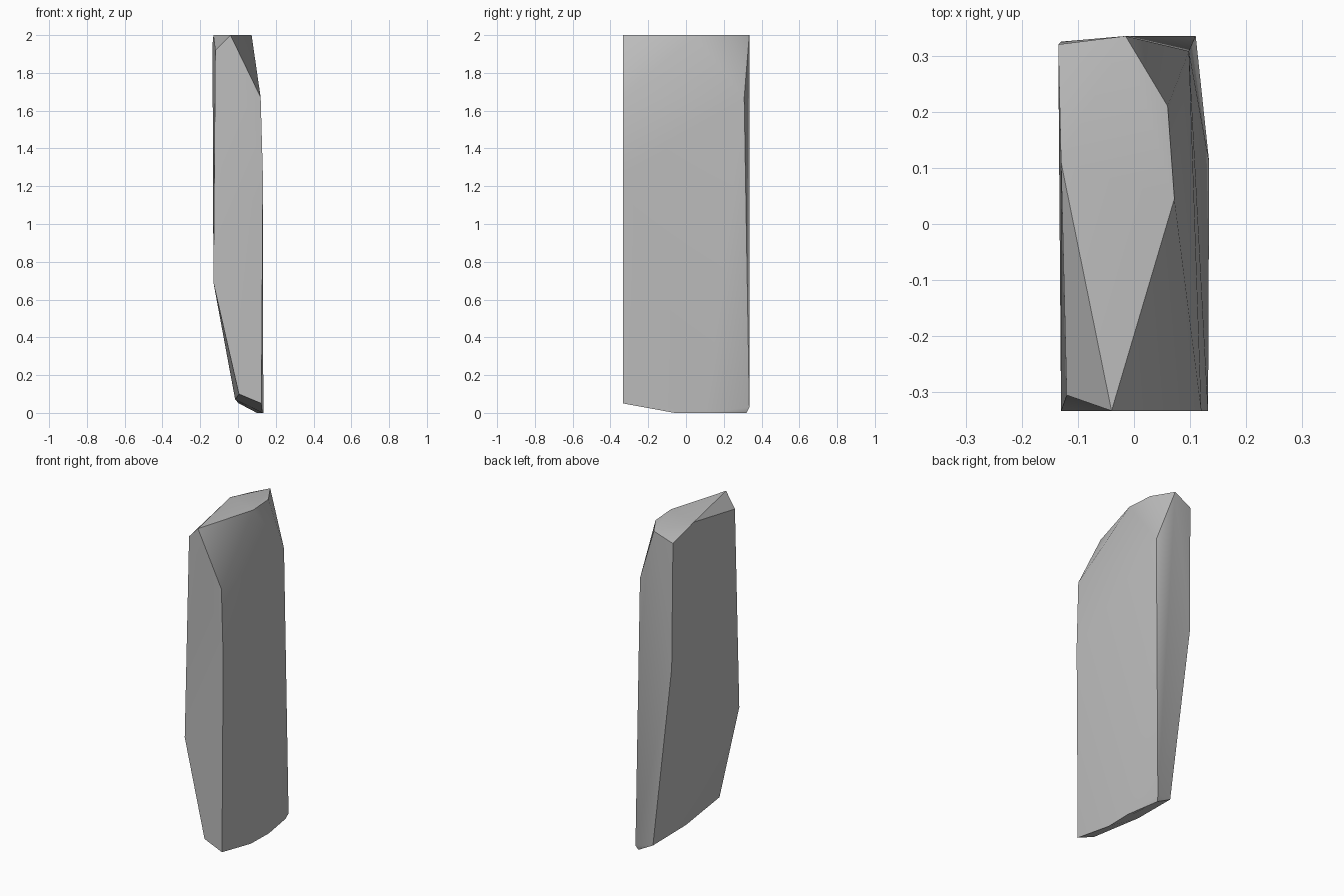
import bpy
import bmesh
import math

default_cube = bpy.data.objects.get("Cube")
if default_cube:
    bpy.data.objects.remove(default_cube, do_unlink=True)


def flat_material(name, colour):
    material = bpy.data.materials.new(name)
    material.use_nodes = True
    material.diffuse_color = colour
    shader = material.node_tree.nodes["Principled BSDF"]
    shader.inputs["Base Color"].default_value = colour
    shader.inputs["Roughness"].default_value = 0.9
    return material


def faceted_stone(name, corners, material):
    """Wrap a set of corner points in one closed, convex stone."""
    mesh = bpy.data.meshes.new(name)
    bm = bmesh.new()
    for corner in corners:
        bm.verts.new(corner)
    hull = bmesh.ops.convex_hull(bm, input=bm.verts)
    unused = [v for v in hull["geom_interior"] if isinstance(v, bmesh.types.BMVert)]
    bmesh.ops.delete(bm, geom=unused, context="VERTS")
    bmesh.ops.recalc_face_normals(bm, faces=bm.faces)
    bm.to_mesh(mesh)
    bm.free()
    mesh.materials.append(material)
    stone = bpy.data.objects.new(name, mesh)
    bpy.context.collection.objects.link(stone)
    return stone


FRONT, TOP = -0.333, 2.0

# Flat front side, outlined as x and z
front_outline = [(-0.13, 0.69), (-0.04, TOP), (0.12, 1.67),
                 (0.132, 1.25), (0.124, 0.05), (0.005, 0.10)]

# Flat crown, outlined as x and y
crown_outline = [(-0.13, 0.11), (-0.015, 0.335), (0.06, 0.21), (0.072, 0.045)]

# Flat part of the foot, outlined as x and y
foot_outline = [(0.13, -0.06), (0.134, 0.11), (0.10, 0.32)]

# Chipped corners along the back, the upper front edge and the slanted underside
chips = [(-0.12, -0.305, 1.92),
         (-0.135, 0.32, 1.95), (-0.13, 0.325, 1.18),
         (0.098, 0.308, 1.67), (0.11, 0.335, 0.03),
         (0.005, 0.315, 0.05), (-0.015, 0.02, 0.07)]

corners = [(x, FRONT, z) for x, z in front_outline]
corners += [(x, y, TOP) for x, y in crown_outline]
corners += [(x, y, 0) for x, y in foot_outline]
corners += chips

# Standing stone
stone_grey = flat_material("stone grey", (0.5, 0.5, 0.5, 1))
stone = faceted_stone("standing_stone", corners, stone_grey)

# Soft shading over shallow bends, crisp edges elsewhere
bpy.ops.object.select_all(action="DESELECT")
stone.select_set(True)
bpy.context.view_layer.objects.active = stone
bpy.ops.object.shade_smooth_by_angle(angle=math.radians(30))
